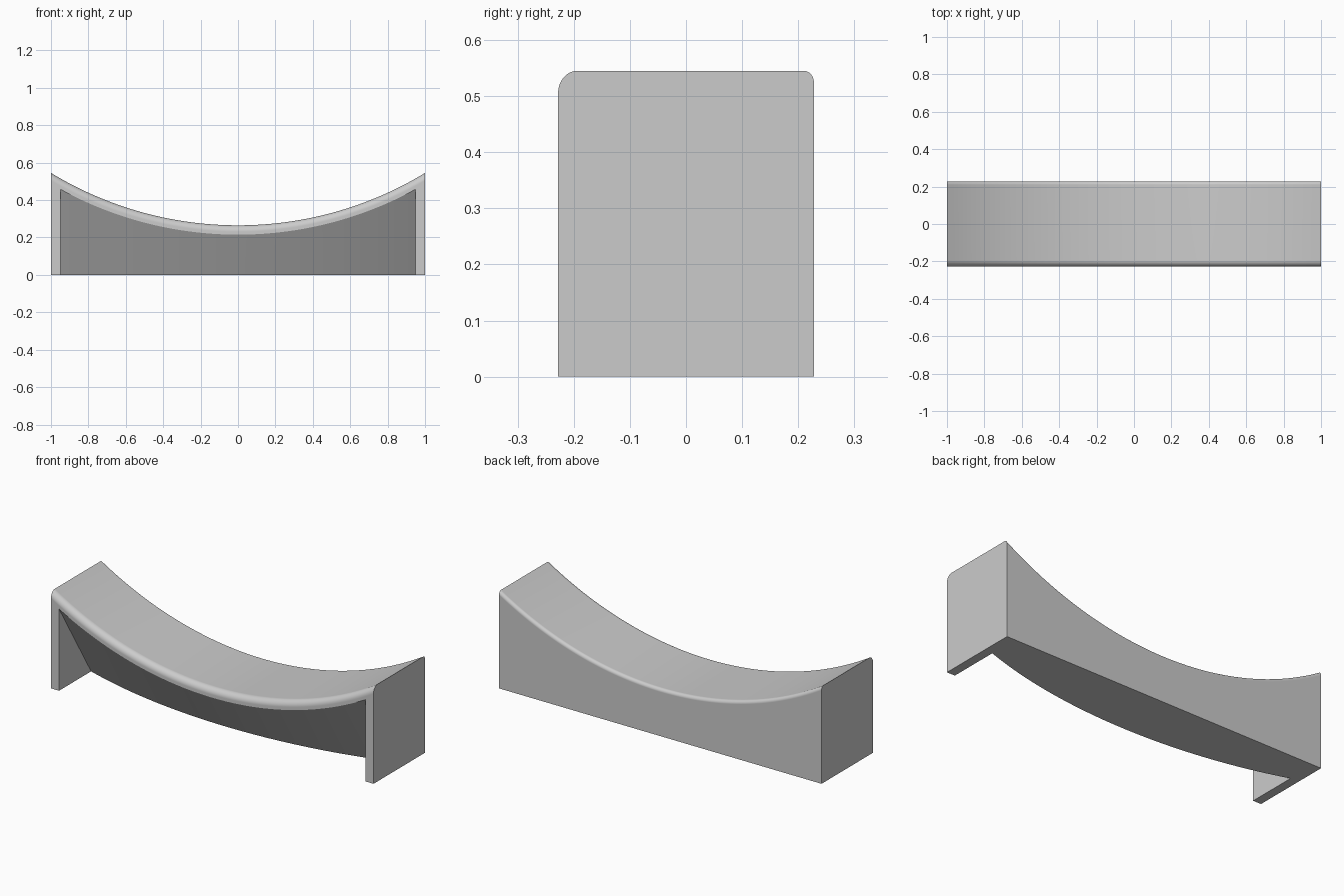
import bpy, bmesh, math

if "Cube" in bpy.data.objects:
    bpy.data.objects.remove(bpy.data.objects["Cube"])

HALF, DEPTH = 1.0, 0.228        # half width and half depth
END_Z, MID_Z = 0.545, 0.265     # top height at the ends and the middle
SAG = END_Z - MID_Z
RADIUS = (HALF**2 + SAG**2) / (2 * SAG)
WALL, INNER = 0.05, 0.95        # shell thickness under the arc, inside of legs
LEAN = 0.62                     # run over rise of the sloped underside
SEGMENTS = 64


def arc_z(x, below):
    """Height of the saddle arc, offset downwards square to the curve."""
    return MID_Z + RADIUS - math.sqrt((RADIUS + below)**2 - x**2)


def loft(name, half, section):
    """Skin cross-sections (y, z) along x and cap both ends."""
    bm = bmesh.new()
    rings = []
    for i in range(SEGMENTS + 1):
        x = half * (2 * i / SEGMENTS - 1)
        rings.append([bm.verts.new((x, y, z)) for y, z in section(x)])
    n = len(rings[0])
    for a, b in zip(rings, rings[1:]):
        for j in range(n):
            k = (j + 1) % n
            bm.faces.new((a[j], a[k], b[k], b[j]))
    bm.faces.new(rings[0])
    bm.faces.new(rings[-1])
    bmesh.ops.recalc_face_normals(bm, faces=bm.faces)
    mesh = bpy.data.meshes.new(name)
    bm.to_mesh(mesh)
    bm.free()
    obj = bpy.data.objects.new(name, mesh)
    bpy.context.collection.objects.link(obj)
    return obj


def fillet(x, radius, side, steps=10):
    """Rounded edge from the wall up to the arc; side is -1 front, 1 back."""
    pts = []
    for i in range(steps + 1):
        a = math.pi / 2 * i / steps
        y = side * (DEPTH - radius + radius * math.cos(a))
        pts.append((y, arc_z(x, radius * (1 - math.sin(a)))))
    return pts


def body_section(x):
    front = fillet(x, 0.034, -1)
    back = fillet(x, 0.018, 1)
    return [(-DEPTH, 0)] + front + back[::-1] + [(DEPTH, 0)]


def recess_section(x):
    top, out, low = arc_z(x, WALL), 0.07, -0.1
    return [(-DEPTH - out, top + out / LEAN), (-DEPTH - out, low),
            (-DEPTH + (top - low) * LEAN, low)]


# Grey material
grey = bpy.data.materials.new("light_grey")
grey.use_nodes = True
colour = (0.6, 0.6, 0.6, 1)
grey.diffuse_color = colour
grey.node_tree.nodes["Principled BSDF"].inputs["Base Color"].default_value = colour

# Solid body, then the recess between the legs
body = loft("saddle_rest", HALF, body_section)
body.data.materials.append(grey)
recess = loft("recess_cutter", INNER, recess_section)
recess.data.materials.append(grey)
recess.hide_render = True

bpy.ops.object.select_all(action="DESELECT")
body.select_set(True)
bpy.context.view_layer.objects.active = body
cut = body.modifiers.new("recess", "BOOLEAN")
cut.operation = "DIFFERENCE"
cut.solver = "EXACT"
cut.object = recess
bpy.ops.object.modifier_apply(modifier=cut.name)
bpy.data.objects.remove(recess)

# Smooth curves, crisp edges, even flat walls
bpy.ops.object.shade_smooth_by_angle(angle=math.radians(30))
weighted = body.modifiers.new("even_normals", "WEIGHTED_NORMAL")
weighted.keep_sharp = True
